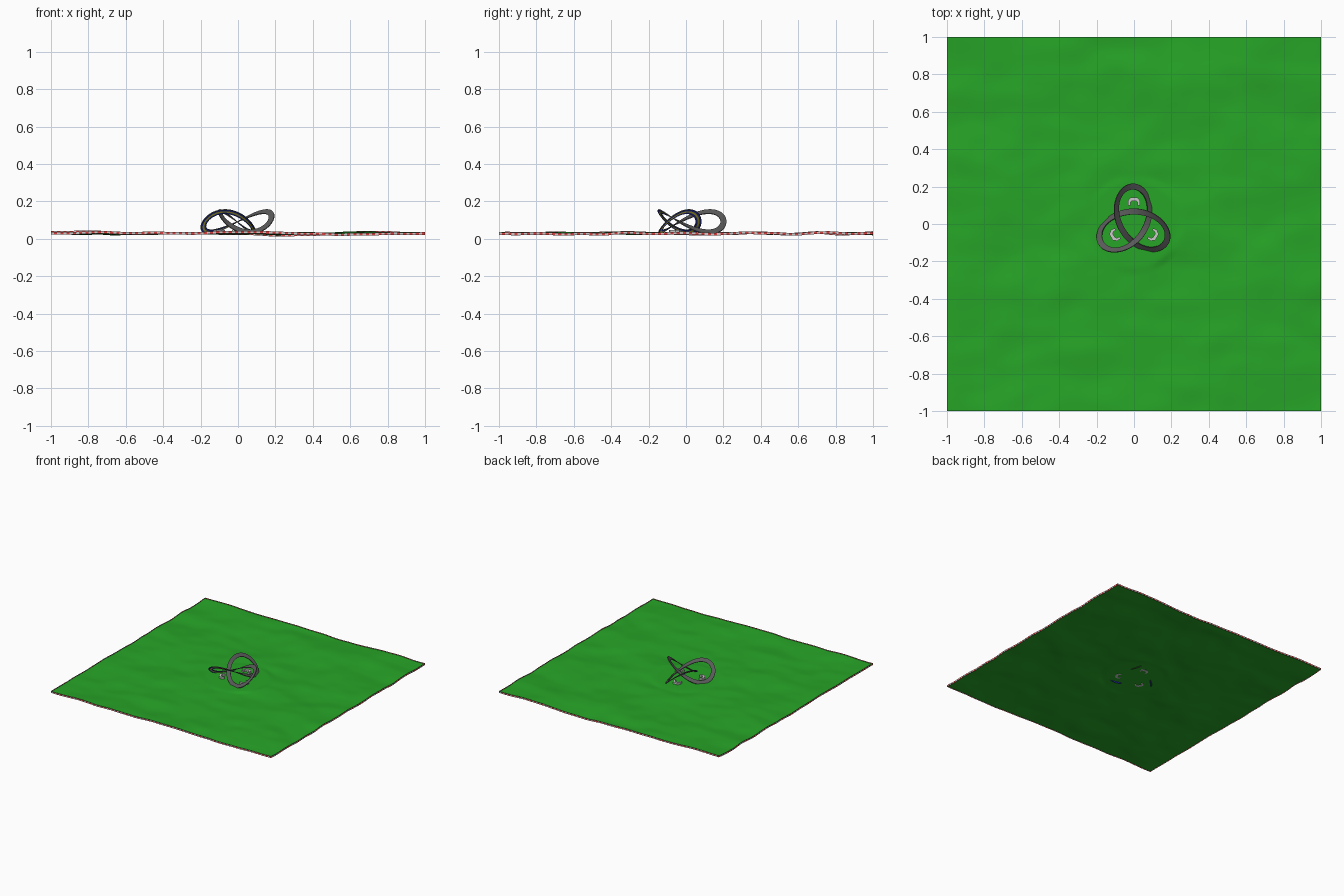
import bpy, bmesh
from math import sin, cos, pi, hypot
from mathutils import Vector, Matrix, noise

if "Cube" in bpy.data.objects:
    bpy.data.objects.remove(bpy.data.objects["Cube"])


def mat(name, rgb):
    m = bpy.data.materials.new(name)
    m.diffuse_color = (*rgb, 1)
    m.use_nodes = True
    m.node_tree.nodes["Principled BSDF"].inputs["Base Color"].default_value = m.diffuse_color
    return m


def finish(name, bm, mats, smooth=True, recalc=True):
    if recalc:
        bmesh.ops.recalc_face_normals(bm, faces=bm.faces)
    me = bpy.data.meshes.new(name)
    bm.to_mesh(me)
    bm.free()
    for m in mats:
        me.materials.append(m)
    ob = bpy.data.objects.new(name, me)
    bpy.context.collection.objects.link(ob)
    for p in me.polygons:
        p.use_smooth = smooth
    return ob


green = mat("grass", (0.02, 0.38, 0.02))
red = mat("red", (0.7, 0.05, 0.05))
white = mat("white", (0.85, 0.85, 0.85))
asphalt = mat("asphalt", (0.1, 0.1, 0.1))
blue = mat("blue", (0.03, 0.05, 0.5))
yellow = mat("yellow", (0.8, 0.7, 0.05))
pale = mat("pale_grey", (0.6, 0.6, 0.6))


def ground(x, y):
    # gentle hills, levelled off inside the central round clearing
    z = 0.029 + 0.012 * noise.noise((x * 2.2 + 5, y * 4.5, 1)) \
        + 0.005 * noise.noise((x * 6, y * 8, 7))
    r = hypot(x, y)
    k = min(1, max(0, (r - 0.235) / 0.03))
    return 0.032 + (z - 0.032) * k


# rolling lawn
bm = bmesh.new()
bmesh.ops.create_grid(bm, x_segments=120, y_segments=120, size=1)
for v in bm.verts:
    v.co.z = ground(v.co.x, v.co.y)
finish("lawn", bm, [green], recalc=False)

# striped border following the lawn edge
bm = bmesh.new()
corners = [(-1, -1), (1, -1), (1, 1), (-1, 1)]
for (ax, ay), (bx, by) in zip(corners, corners[1:] + corners[:1]):
    prev = None
    for i in range(121):
        x, y = ax + (bx - ax) * i / 120, ay + (by - ay) * i / 120
        z = ground(x, y)
        cur = [bm.verts.new((x, y, z + d)) for d in (-0.007, 0.007)]
        if prev:
            f = bm.faces.new((prev[0], cur[0], cur[1], prev[1]))
            f.material_index = i % 2
        prev = cur
finish("striped_border", bm, [red, white], smooth=False, recalc=False)

# three-lobed knotted track, banked into its curves
S, MID, AMP, HALF, THICK = 0.0667, 0.093, 0.054, 0.016, 0.005
N = 240


def path(t):
    return Vector((S * (sin(t) + 2 * sin(2 * t)) - 0.004,
                   S * (2 * cos(2 * t) - cos(t)), MID + AMP * sin(3 * t)))


section = [(-HALF, 0), (HALF, 0), (HALF, -THICK), (HALF / 3, -THICK),
           (-HALF / 3, -THICK), (-HALF, -THICK)]
colours = [0, 0, 1, 2, 1, 0]
bm = bmesh.new()
rings = []
for i in range(N):
    t, e = 2 * pi * i / N, 0.01
    p, a, b = path(t), path(t - e), path(t + e)
    tangent = (b - a).normalized()
    bend = a + b - 2 * p
    inward = (bend - tangent * bend.dot(tangent)).normalized()
    up = tangent.cross(inward)
    if up.z < 0:
        up.negate()
    rings.append([bm.verts.new(p + inward * u + up * w) for u, w in section])
for i in range(N):
    r, s = rings[i], rings[(i + 1) % N]
    for j in range(6):
        k = (j + 1) % 6
        f = bm.faces.new((r[j], r[k], s[k], s[j]))
        f.material_index = colours[j]
track = finish("knot_track", bm, [asphalt, blue, yellow])
bpy.context.view_layer.objects.active = track
track.select_set(True)
bpy.ops.object.shade_smooth_by_angle(angle=0.6)

# small bracket-shaped shelter inside each lobe
half = [(0.033, 0.1), (0.033, 0.124), (0.018, 0.142)]
inner = [(0.012, 0.124), (0.02, 0.115), (0.02, 0.1)]
right = inner + half
outline = right + [(-x, y) for x, y in reversed(right)]
for n in range(3):
    bm = bmesh.new()
    base = bm.faces.new([bm.verts.new((x, y, 0.03)) for x, y in outline])
    ext = bmesh.ops.extrude_face_region(bm, geom=[base])
    top = [g for g in ext["geom"] if isinstance(g, bmesh.types.BMVert)]
    bmesh.ops.translate(bm, verts=top, vec=(0, 0, 0.018))
    bm.transform(Matrix.Rotation(n * 2 * pi / 3, 4, 'Z'))
    finish(f"shelter_{n + 1}", bm, [pale], smooth=False)
